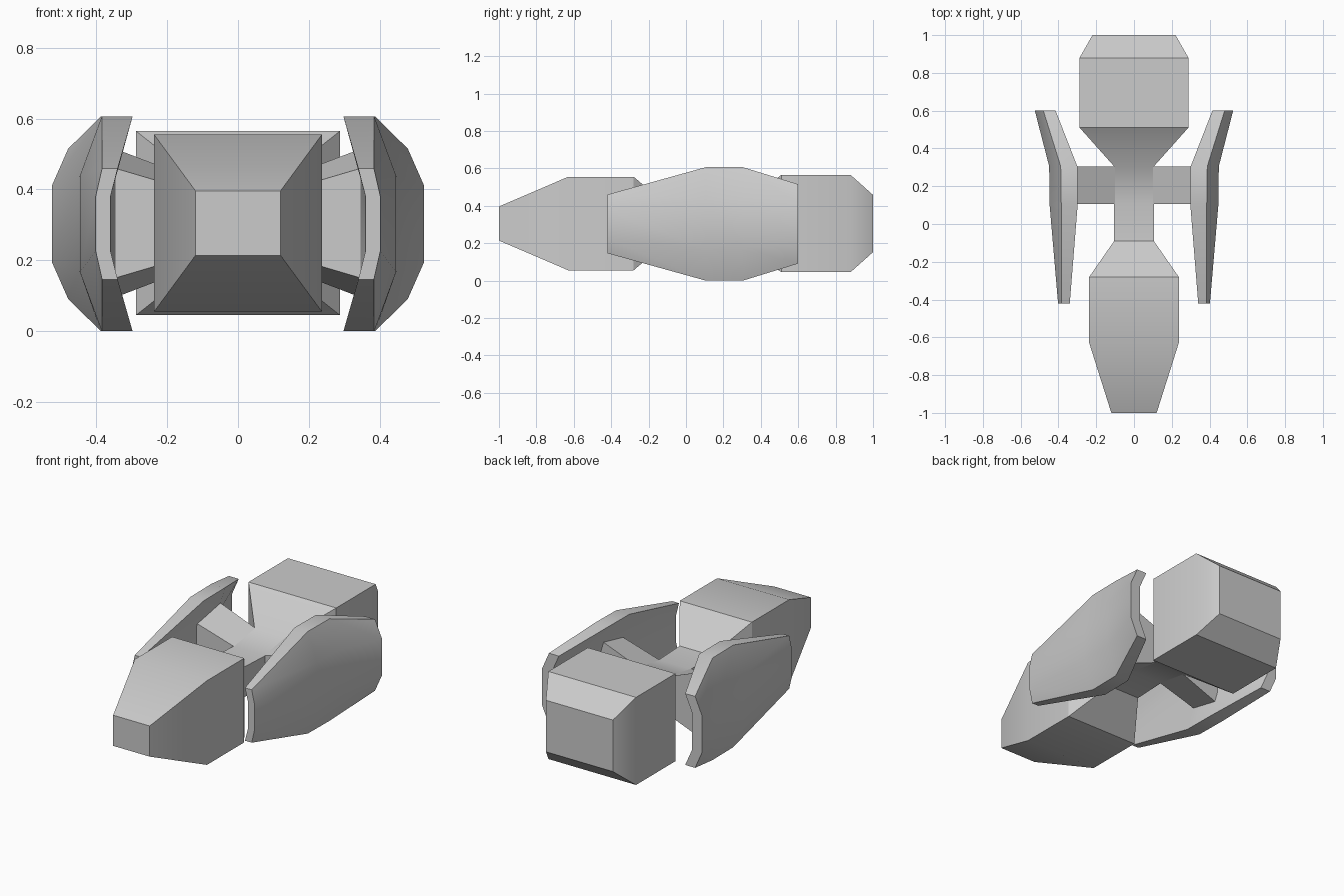
import bpy, bmesh, math

if "Cube" in bpy.data.objects:
    bpy.data.objects.remove(bpy.data.objects["Cube"])

MID = 0.305  # height of the horizontal symmetry plane


def loft(name, rings):
    """Skin equal-length point rings and cap both ends."""
    bm = bmesh.new()
    loops = [[bm.verts.new(p) for p in ring] for ring in rings]
    n = len(loops[0])
    for a, b in zip(loops, loops[1:]):
        for i in range(n):
            j = (i + 1) % n
            bm.faces.new((a[i], a[j], b[j], b[i]))
    bm.faces.new(loops[0])
    bm.faces.new(loops[-1])
    bmesh.ops.recalc_face_normals(bm, faces=bm.faces)
    mesh = bpy.data.meshes.new(name)
    bm.to_mesh(mesh)
    bm.free()
    obj = bpy.data.objects.new(name, mesh)
    bpy.context.collection.objects.link(obj)
    bpy.ops.object.select_all(action='DESELECT')
    obj.select_set(True)
    bpy.context.view_layer.objects.active = obj
    bpy.ops.object.shade_smooth_by_angle(angle=math.radians(30))
    return obj


def rect(y, w, h):
    return [(sx * w, y, MID + sz * h) for sx, sz in ((-1, -1), (1, -1), (1, 1), (-1, 1))]


# Central hull: nose, narrow waist and rear block (y, half width, half height)
hull = [(-1, .12, .091), (-.63, .237, .25), (-.28, .237, .25), (-.09, .105, .09),
        (.105, .105, .082), (.305, .105, .115), (.51, .288, .26), (.88, .288, .26), (1, .22, .153)]
loft("hull", [rect(*s) for s in hull])

# Side shields: C-shaped section
# (y, inner rim x, outer rim x, outer mid x, inner mid x, rim half height, mid half height)
shield = [(-.42, .34, .384, .402, .36, .157, .078),
          (.105, .298, .385, .447, .346, .303, .135),
          (.305, .30, .388, .449, .348, .303, .135),
          (.60, .415, .48, .525, .46, .212, .11)]

for side, label in ((-1, "left"), (1, "right")):
    rings = []
    for y, ri, ro, mo, mi, hr, hm in shield:
        section = [(ri, hr), (ro, hr), (mo, hm), (mo, -hm),
                   (ro, -hr), (ri, -hr), (mi, -hm), (mi, hm)]
        rings.append([(side * x, y, .303 + z) for x, z in section])
    loft(label + "_shield", rings)

    # Arm flaring from the waist out to the shield
    rings = []
    for x, front, back in ((.10, .082, .115), (.347, .155, .21)):
        rings.append([(side * x, .105, MID - front), (side * x, .305, MID - back),
                      (side * x, .305, MID + back), (side * x, .105, MID + front)])
    loft(label + "_arm", rings)
